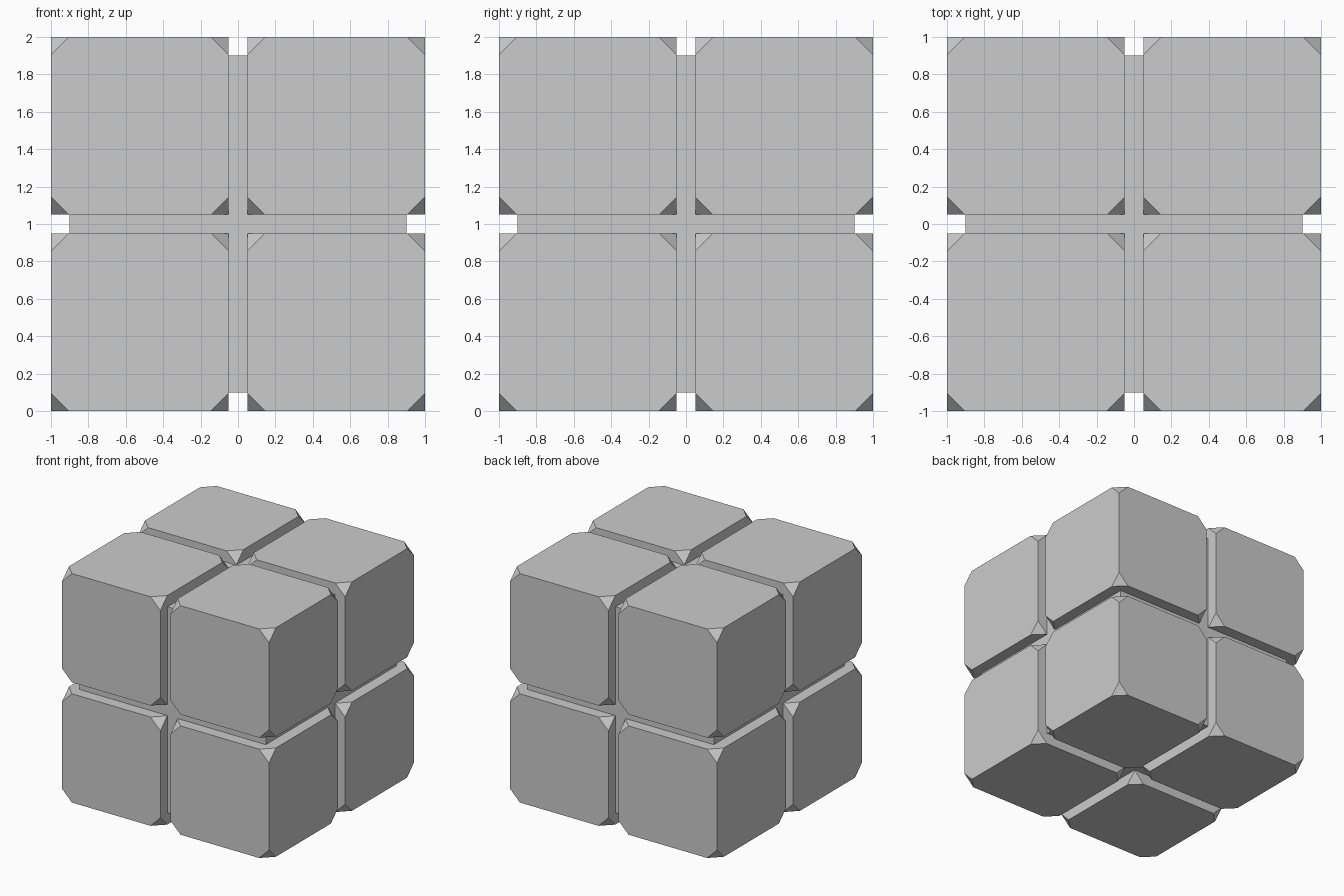
import bpy, bmesh
from mathutils import Vector
from itertools import product

if "Cube" in bpy.data.objects:
    bpy.data.objects.remove(bpy.data.objects["Cube"])

SIZE, CUT = 0.95, 0.095


def make_box(name, size, centre, cut=0.0):
    bm = bmesh.new()
    bmesh.ops.create_cube(bm, size=size)
    if cut:
        bmesh.ops.bevel(bm, geom=bm.verts[:], offset=cut, offset_type='OFFSET',
                        segments=1, profile=0.5, affect='VERTICES')
    mesh = bpy.data.meshes.new(name)
    bm.to_mesh(mesh)
    bm.free()
    obj = bpy.data.objects.new(name, mesh)
    obj.location = Vector(centre)
    bpy.context.collection.objects.link(obj)
    return obj


# inner core that fills the grooves
make_box("core", 1.8, (0, 0, 1))

# eight blocks with clipped corners
d = 1 - SIZE / 2
for i, (x, y, z) in enumerate(product((-d, d), repeat=3)):
    make_box(f"corner_block_{i + 1}", SIZE, (x, y, 1 + z), CUT)
